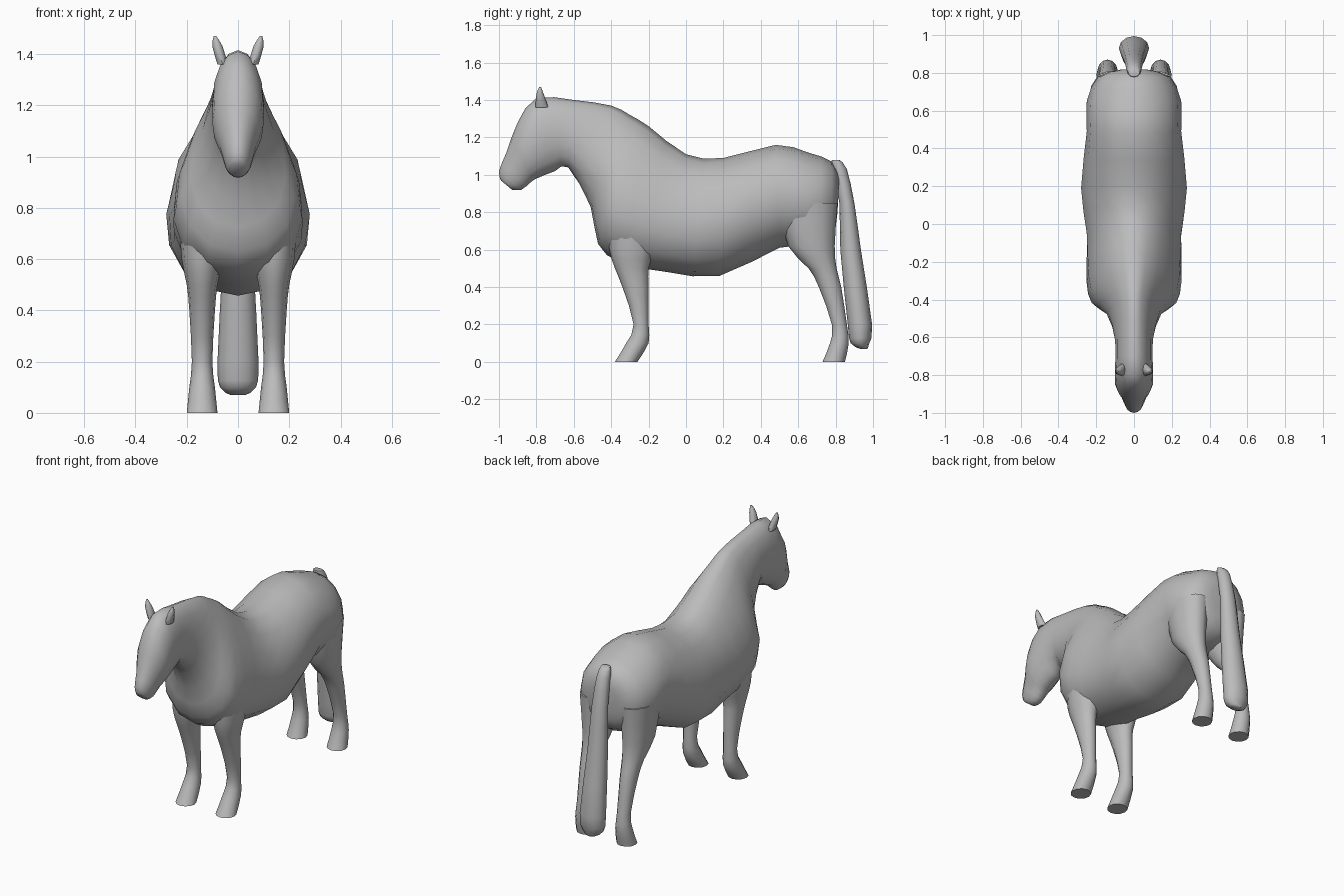
import bpy, bmesh, math

default_cube = bpy.data.objects.get("Cube")
if default_cube:
    bpy.data.objects.remove(default_cube, do_unlink=True)

coat_colour = (0.5, 0.5, 0.5, 1)
coat = bpy.data.materials.new("grey coat")
coat.use_nodes = True
coat.diffuse_color = coat_colour
coat.node_tree.nodes["Principled BSDF"].inputs["Base Color"].default_value = coat_colour


def section(top, bottom, width, taper=0, centre=0):
    """Oval between two (y, z) points; taper narrows the top and widens the bottom."""
    return (*top, *bottom, width, taper, centre)


def slice_at(height, middle, depth, width, centre=0):
    """Level oval, used for the upright parts."""
    front = (middle - depth / 2, height)
    back = (middle + depth / 2, height)
    return section(front, back, width, centre=centre)


def add_halfway(sections):
    """Insert a smoothly curved section between each neighbouring pair."""
    padded = [sections[0], *sections, sections[-1]]
    result = []
    for before, start, end, after in zip(padded, padded[1:], padded[2:], padded[3:]):
        halfway = [(9 * (s + e) - b - a) / 16
                   for b, s, e, a in zip(before, start, end, after)]
        result += [start, halfway]
    return result + [sections[-1]]


def add_oval(bm, sides, mirror, values):
    top_y, top_z, bottom_y, bottom_z, width, taper, centre = values
    oval = []
    for i in range(sides):
        angle = math.tau * i / sides
        up, across = math.cos(angle), math.sin(angle)
        x = centre + width * across * (1 - taper * up)
        y = (top_y * (1 + up) + bottom_y * (1 - up)) / 2
        z = (top_z * (1 + up) + bottom_z * (1 - up)) / 2
        oval.append(bm.verts.new((mirror * x, y, z)))
    return oval


def loft(name, sections, sides=12, mirror=1):
    """Skin a row of sections and close both ends."""
    bm = bmesh.new()
    ovals = [add_oval(bm, sides, mirror, values) for values in add_halfway(sections)]
    for near, far in zip(ovals, ovals[1:]):
        for i in range(sides):
            bm.faces.new((near[i - 1], near[i], far[i], far[i - 1]))
    bm.faces.new(ovals[0])
    bm.faces.new(ovals[-1])
    bmesh.ops.recalc_face_normals(bm, faces=bm.faces)
    mesh = bpy.data.meshes.new(name)
    bm.to_mesh(mesh)
    bm.free()
    mesh.materials.append(coat)
    part = bpy.data.objects.new(name, mesh)
    bpy.context.collection.objects.link(part)
    bpy.ops.object.select_all(action="DESELECT")
    part.select_set(True)
    bpy.context.view_layer.objects.active = part
    bpy.ops.object.shade_smooth_by_angle(angle=math.radians(55))


# Rump, barrel, shoulders, neck and head in one skin
loft("body_and_head", [
    section(top=(.82, .98), bottom=(.81, .8), width=.08),
    section(top=(.78, 1.07), bottom=(.78, .68), width=.19),
    section(top=(.65, 1.12), bottom=(.65, .62), width=.25),
    section(top=(.48, 1.16), bottom=(.5, .61), width=.25),
    section(top=(.2, 1.09), bottom=(.18, .46), width=.28, taper=.1),
    section(top=(0, 1.11), bottom=(-.1, .48), width=.25, taper=.2),
    section(top=(-.2, 1.26), bottom=(-.35, .53), width=.24, taper=.35),
    section(top=(-.3, 1.32), bottom=(-.47, .63), width=.21, taper=.4),
    section(top=(-.4, 1.37), bottom=(-.51, .83), width=.14, taper=.3),
    section(top=(-.6, 1.4), bottom=(-.63, 1.04), width=.1, taper=.1),
    section(top=(-.8, 1.41), bottom=(-.7, 1.02), width=.1),
    section(top=(-.9, 1.28), bottom=(-.8, .98), width=.1),
    section(top=(-.96, 1.12), bottom=(-.83, .96), width=.07),
    section(top=(-1, 1.02), bottom=(-.88, .92), width=.05),
    section(top=(-.99, .97), bottom=(-.93, .92), width=.03),
], sides=16)

# Tail hanging from the dock
loft("tail", [
    slice_at(height=1.08, middle=.8, depth=.04, width=.03),
    slice_at(height=1.03, middle=.82, depth=.08, width=.04),
    slice_at(height=.85, middle=.86, depth=.08, width=.05),
    slice_at(height=.6, middle=.88, depth=.11, width=.06),
    slice_at(height=.2, middle=.93, depth=.13, width=.08),
    slice_at(height=.1, middle=.93, depth=.1, width=.07),
    slice_at(height=.07, middle=.95, depth=.04, width=.03),
])

# Legs from the shoulder or hip down to the hoof
leg_centre = .14
front_leg = [
    slice_at(height=.75, middle=-.29, depth=.26, width=.09, centre=leg_centre),
    slice_at(height=.6, middle=-.29, depth=.24, width=.08, centre=leg_centre),
    slice_at(height=.5, middle=-.29, depth=.18, width=.06, centre=leg_centre),
    slice_at(height=.4, middle=-.27, depth=.14, width=.05, centre=leg_centre),
    slice_at(height=.2, middle=-.24, depth=.08, width=.04, centre=leg_centre),
    slice_at(height=.1, middle=-.26, depth=.12, width=.05, centre=leg_centre),
    slice_at(height=0, middle=-.32, depth=.12, width=.06, centre=leg_centre),
]
hind_leg = [
    slice_at(height=.85, middle=.65, depth=.32, width=.1, centre=leg_centre),
    slice_at(height=.62, middle=.67, depth=.25, width=.08, centre=leg_centre),
    slice_at(height=.5, middle=.73, depth=.15, width=.06, centre=leg_centre),
    slice_at(height=.4, middle=.77, depth=.12, width=.05, centre=leg_centre),
    slice_at(height=.2, middle=.82, depth=.08, width=.04, centre=leg_centre),
    slice_at(height=.1, middle=.82, depth=.1, width=.05, centre=leg_centre),
    slice_at(height=0, middle=.79, depth=.12, width=.06, centre=leg_centre),
]

# Pricked ears leaning outward
ear = [
    slice_at(height=1.36, middle=-.77, depth=.07, width=.02, centre=.06),
    slice_at(height=1.43, middle=-.78, depth=.04, width=.02, centre=.08),
    slice_at(height=1.47, middle=-.78, depth=.01, width=.005, centre=.09),
]

for word, mirror in (("left", 1), ("right", -1)):
    loft(word + "_front_leg", front_leg, mirror=mirror)
    loft(word + "_hind_leg", hind_leg, mirror=mirror)
    loft(word + "_ear", ear, sides=8, mirror=mirror)
